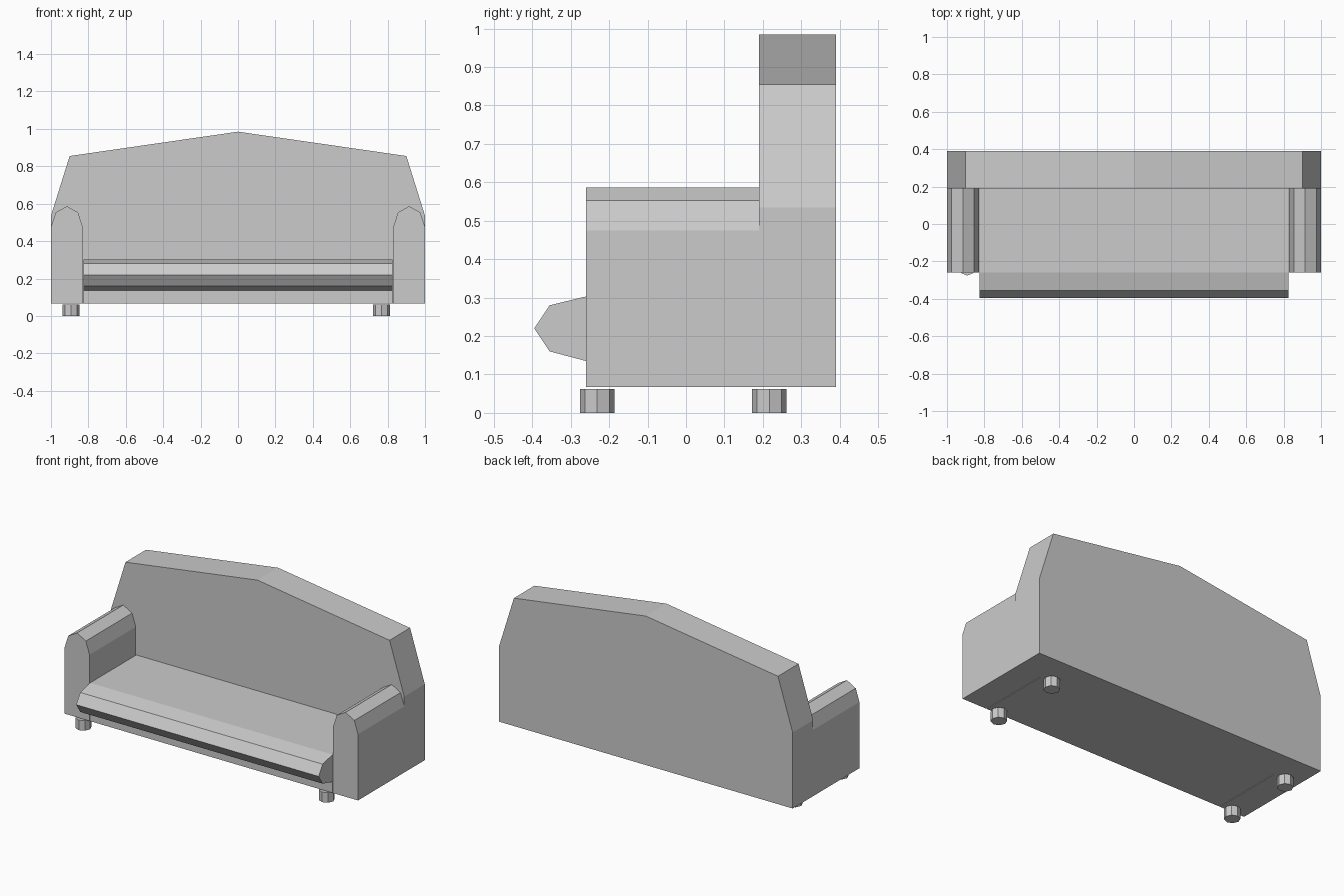
import bpy, bmesh
from mathutils import Vector

if "Cube" in bpy.data.objects:
    bpy.data.objects.remove(bpy.data.objects["Cube"])


def prism(name, profile, start, end, axis):
    """Extrude a 2D profile along 'x' (profile is y,z) or 'y' (profile is x,z)."""
    def place(p, d):
        return (d, p[0], p[1]) if axis == 'x' else (p[0], d, p[1])
    bm = bmesh.new()
    face = bm.faces.new([bm.verts.new(place(p, start)) for p in profile])
    ext = bmesh.ops.extrude_face_region(bm, geom=[face])
    moved = [g for g in ext['geom'] if isinstance(g, bmesh.types.BMVert)]
    shift = Vector(place((0, 0), end - start))
    bmesh.ops.translate(bm, verts=moved, vec=shift)
    bmesh.ops.recalc_face_normals(bm, faces=bm.faces)
    mesh = bpy.data.meshes.new(name)
    bm.to_mesh(mesh)
    bm.free()
    obj = bpy.data.objects.new(name, mesh)
    bpy.context.collection.objects.link(obj)
    return obj


# Backrest with a peaked top
prism("backrest", [(-1, .067), (1, .067), (1, .535), (.9, .855),
                   (0, .985), (-.9, .855), (-1, .535)], .19, .39, 'y')

# Seat with a faceted cushion nose overhanging the front
prism("seat", [(.19, .067), (-.26, .067), (-.26, .135), (-.355, .16),
               (-.395, .22), (-.355, .28), (-.26, .303), (.19, .303)],
      -.826, .826, 'x')

# Armrests with faceted rounded tops
arm = [(.83, .067), (1, .067), (1, .475), (.975, .553),
       (.915, .587), (.855, .553), (.83, .475)]
for side, label in ((-1, "left"), (1, "right")):
    prism(f"{label}_armrest", [(side * x, z) for x, z in arm], -.26, .19, 'y')

# Eight-sided feet; the right pair sits further in
for x, side in ((-.892, "left"), (.767, "right")):
    for y, end in ((-.231, "front"), (.217, "back")):
        bpy.ops.mesh.primitive_cylinder_add(vertices=8, radius=.045, depth=.062,
                                            location=(x, y, .031))
        bpy.context.object.name = f"{end}_{side}_foot"
